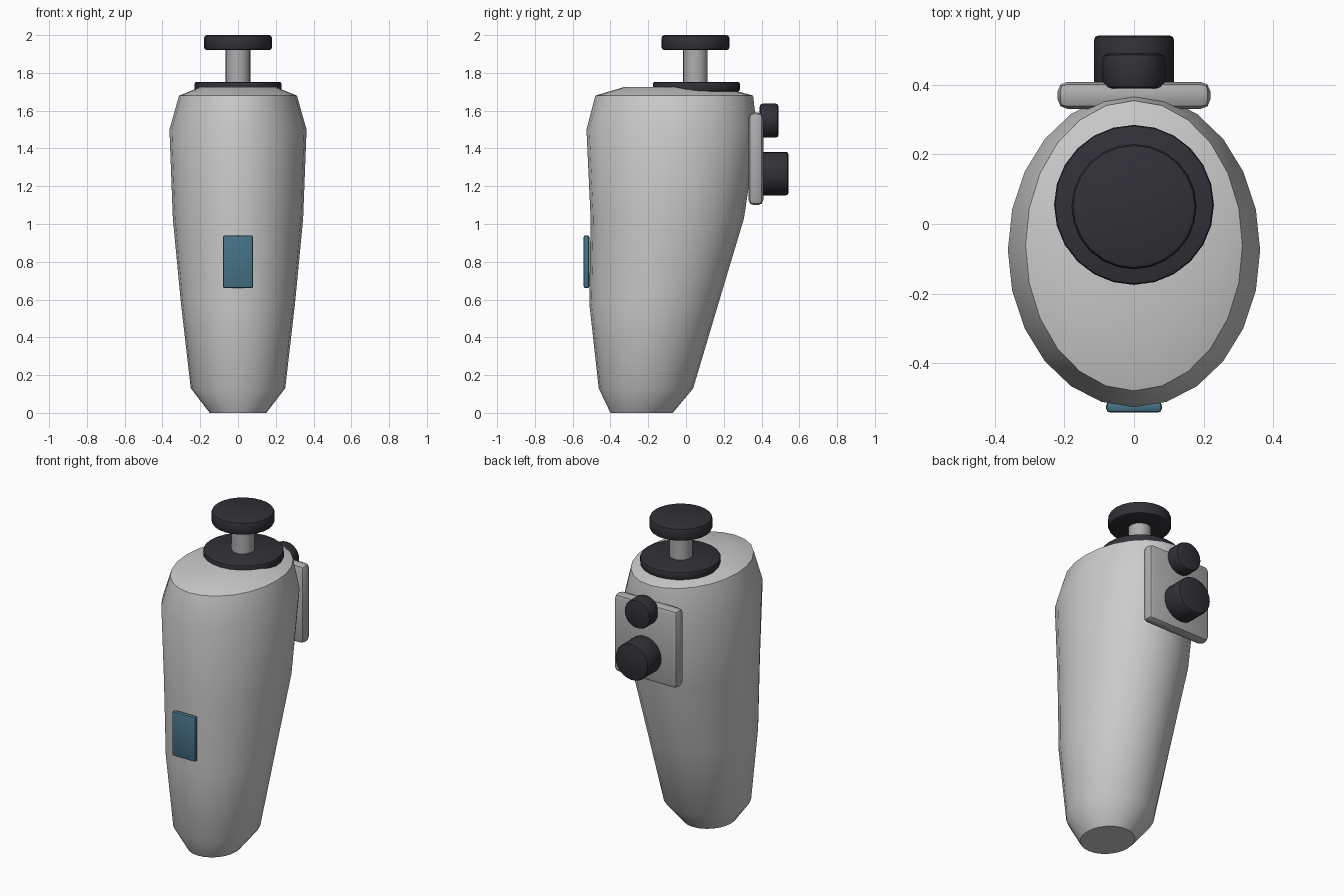
import bpy, bmesh
from math import sin, cos, tau, pi, radians

if "Cube" in bpy.data.objects:
    bpy.data.objects.remove(bpy.data.objects["Cube"])


def material(name, rgb):
    m = bpy.data.materials.new(name)
    m.diffuse_color = (*rgb, 1)
    m.use_nodes = True
    m.node_tree.nodes["Principled BSDF"].inputs["Base Color"].default_value = m.diffuse_color
    return m


DARK = material("dark_rubber", (0.03, 0.03, 0.038))
METAL = material("metal", (0.42, 0.42, 0.43))
BLUE = material("blue", (0.06, 0.17, 0.24))


def finish(ob, mat=None, bevel=0, segs=2, angle=35):
    if mat:
        ob.data.materials.append(mat)
    bpy.ops.object.select_all(action='DESELECT')
    ob.select_set(True)
    bpy.context.view_layer.objects.active = ob
    if bevel:
        b = ob.modifiers.new("bevel", 'BEVEL')
        b.width, b.segments, b.limit_method = bevel, segs, 'ANGLE'
        bpy.ops.object.modifier_apply(modifier=b.name)
    bpy.ops.object.shade_smooth_by_angle(angle=radians(angle))


def cylinder(name, r, depth, loc, mat, bevel=0, rot=(0, 0, 0)):
    bpy.ops.mesh.primitive_cylinder_add(vertices=24, radius=r, depth=depth, location=loc, rotation=rot)
    ob = bpy.context.object
    ob.name = name
    finish(ob, mat, bevel)


def box(name, size, loc, mat, bevel):
    bpy.ops.mesh.primitive_cube_add(size=1, location=loc)
    ob = bpy.context.object
    ob.name = name
    ob.scale = size
    bpy.ops.object.transform_apply(location=False, rotation=False, scale=True)
    finish(ob, mat, bevel)


# Tapered grip body: elliptical rings (z, half width, front y, back y)
rings = [(0, .15, -.40, -.07), (.13, .25, -.462, .038), (.58, .302, -.512, .172),
         (1.03, .345, -.505, .307), (1.5, .363, -.527, .377),
         (1.68, .312, -.48, .355), (1.725, .2, -.328, .19)]
N = 24
bm = bmesh.new()
loops = []
for z, rx, y0, y1 in rings:
    loops.append([bm.verts.new((rx * cos(tau * i / N), (y0 + y1) / 2 + (y1 - y0) / 2 * sin(tau * i / N), z))
                  for i in range(N)])
for a, b in zip(loops, loops[1:]):
    for i in range(N):
        j = (i + 1) % N
        bm.faces.new((a[i], a[j], b[j], b[i]))
bm.faces.new(loops[0][::-1])
bm.faces.new(loops[-1])
bmesh.ops.recalc_face_normals(bm, faces=bm.faces)
me = bpy.data.meshes.new("grip_body")
bm.to_mesh(me)
bm.free()
body = bpy.data.objects.new("grip_body", me)
bpy.context.collection.objects.link(body)
finish(body, angle=45)

# Thumbstick on top
cylinder("stick_base", .23, .05, (0, .055, 1.727), DARK, .01)
cylinder("stick_stem", .065, .2, (0, .05, 1.84), METAL)
cylinder("stick_cap", .18, .08, (0, .05, 1.96), DARK, .016)

# Back plate with two round buttons
box("button_plate", (.44, .078, .49), (0, .37, 1.345), METAL, .028)
back = (pi / 2, 0, 0)
cylinder("lower_button", .115, .16, (0, .462, 1.267), DARK, .012, back)
cylinder("upper_button", .09, .1, (0, .44, 1.547), DARK, .015, back)

# Front panel
box("front_panel", (.16, .03, .28), (0, -.527, .8), BLUE, .01)
